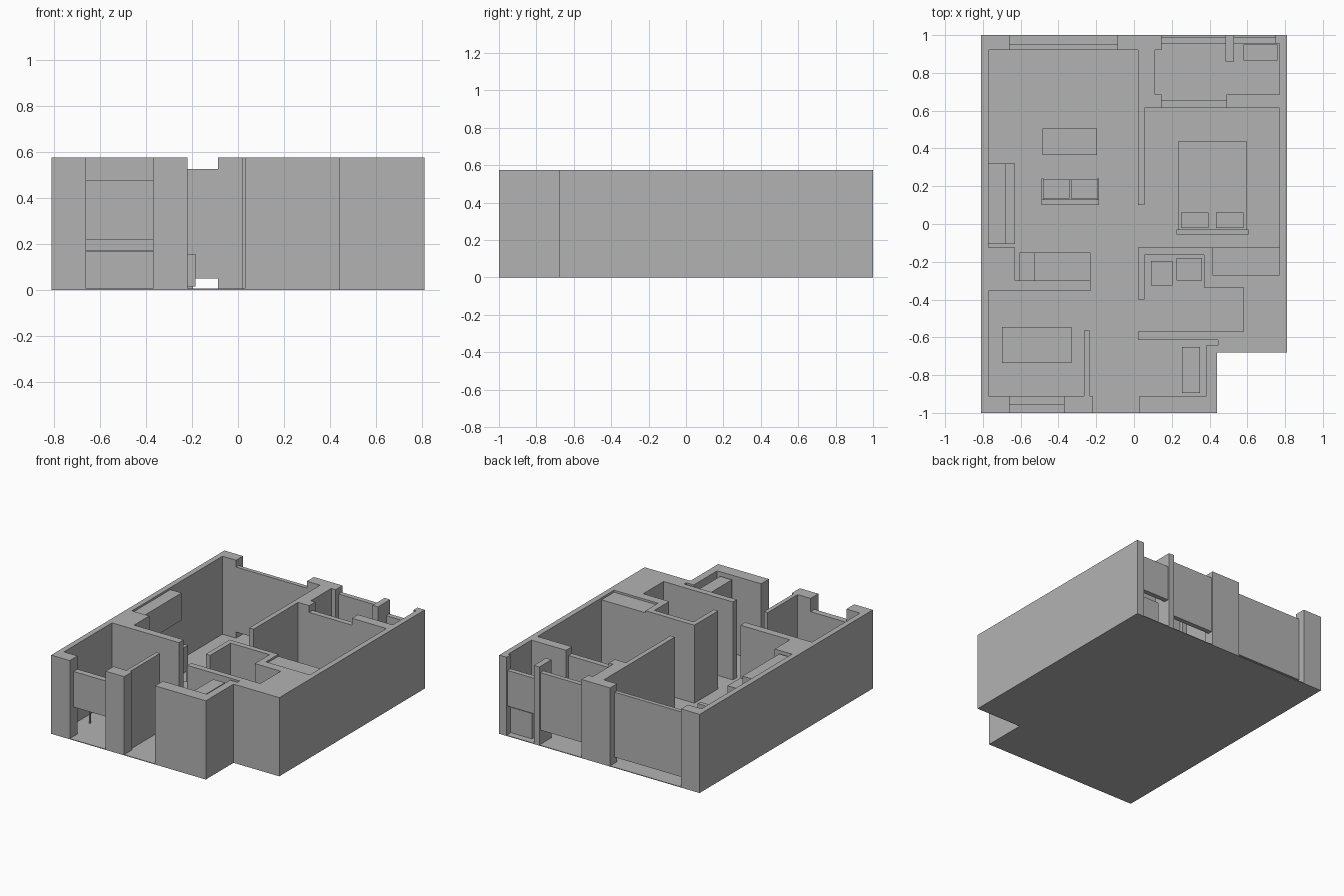
import bpy, bmesh

H = 0.575      # wall height
F = 0.005      # floor thickness

grey = bpy.data.materials.new("plain_grey")
grey.diffuse_color = (0.45, 0.45, 0.45, 1)


def finish(name, bm):
    bmesh.ops.recalc_face_normals(bm, faces=bm.faces)
    me = bpy.data.meshes.new(name)
    bm.to_mesh(me)
    bm.free()
    me.materials.append(grey)
    ob = bpy.data.objects.new(name, me)
    bpy.context.collection.objects.link(ob)
    return ob


def prism(name, outline, z0, z1):
    """Extrude a plan outline from z0 to z1."""
    bm = bmesh.new()
    face = bm.faces.new([bm.verts.new((x, y, z0)) for x, y in outline])
    new = bmesh.ops.extrude_face_region(bm, geom=[face])["geom"]
    top = [v for v in new if isinstance(v, bmesh.types.BMVert)]
    bmesh.ops.translate(bm, verts=top, vec=(0, 0, z1 - z0))
    return finish(name, bm)


def box(name, x0, x1, y0, y1, z0, z1):
    return prism(name, [(x0, y0), (x1, y0), (x1, y1), (x0, y1)], z0, z1)


# Floor slab with the corner notch
prism("floor", [(-.81, -1), (.44, -1), (.44, -.68), (.81, -.68), (.81, 1), (-.81, 1)], 0, F)

# Walls
prism("left_walls", [
    (-.81, 1), (-.81, -1), (-.66, -1), (-.66, -.91), (-.77, -.91), (-.77, -.355),
    (-.23, -.355), (-.23, -.30), (-.63, -.30), (-.63, -.125), (-.77, -.125),
    (-.77, .92), (-.66, .92), (-.66, 1)], F, H)
prism("entrance_wall", [
    (-.37, -1), (-.22, -1), (-.22, -.91), (-.235, -.91), (-.235, -.565),
    (-.265, -.565), (-.265, -.91), (-.37, -.91)], F, H)
prism("right_walls", [
    (.03, -1), (.44, -1), (.44, -.68), (.81, -.68), (.81, 1), (.75, 1), (.75, .955),
    (.77, .955), (.77, .685), (.49, .685), (.49, .615), (.77, .615), (.77, -.27),
    (.415, -.27), (.415, -.125), (.02, -.125), (.02, -.40), (.055, -.40),
    (.055, -.165), (.37, -.165), (.37, -.335), (.58, -.335), (.58, -.57),
    (.02, -.57), (.02, -.615), (.445, -.615), (.445, -.64), (.385, -.64),
    (.385, -.91), (.03, -.91)], F, H)
prism("centre_wall", [
    (-.087, 1), (-.087, .92), (.02, .92), (.02, .10), (.055, .10), (.055, .615),
    (.145, .615), (.145, .685), (.11, .685), (.11, .92), (.145, .92), (.145, 1)], F, H)
box("balcony_pillar", .485, .53, .86, 1, F, H)

# Window panels, raised off the floor
box("living_window", -.66, -.087, .92, .95, .05, .525)
box("bedroom_window", .145, .49, .615, .655, .05, .525)
box("balcony_window", .145, .485, .955, .99, .11, .53)
box("laundry_window", .53, .75, .955, .99, .215, .475)
box("front_window", -.66, -.37, -.955, -.91, .218, .478)

# Kitchen
box("kitchen_counter", -.77, -.63, -.105, .32, F, .19)
box("upper_cabinet", -.77, -.68, -.105, .32, .36, .56)
box("sink_counter", -.525, -.23, -.30, -.15, F, .19)
box("fridge", -.605, -.525, -.30, -.15, F, .38)

# Tall storage
box("wardrobe", .415, .77, -.27, -.125, F, .56)
box("entry_cabinet", .255, .35, -.895, -.65, F, .55)

# Dining table
box("table_top", -.70, -.33, -.735, -.545, .166, .174)
for x in (-.695, -.345):
    for y in (-.73, -.56):
        box("table_leg", x, x + .01, y, y + .01, F, .166)

# Sofa
box("sofa_base", -.48, -.195, .13, .235, .015, .055)
box("sofa_back", -.49, -.185, .10, .13, .015, .155)
for x in (-.49, -.195):
    box("sofa_arm", x, x + .01, .13, .24, .015, .11)
for x in (-.48, -.333):
    box("sofa_cushion", x, x + .138, .135, .235, .055, .085)
box("low_table", -.485, -.195, .365, .505, F, .075)

# Bed
box("bed_base", .235, .595, -.03, .44, F, .10)
box("headboard", .225, .605, -.055, -.03, F, .19)
for x in (.25, .435):
    box("pillow", x, x + .145, -.02, .06, .10, .125)

# Bathroom fixtures and washing machine
box("toilet", .09, .205, -.325, -.195, F, .11)
box("basin", .225, .36, -.30, -.18, F, .19)
box("washer", .58, .76, .865, .95, F, .19)
